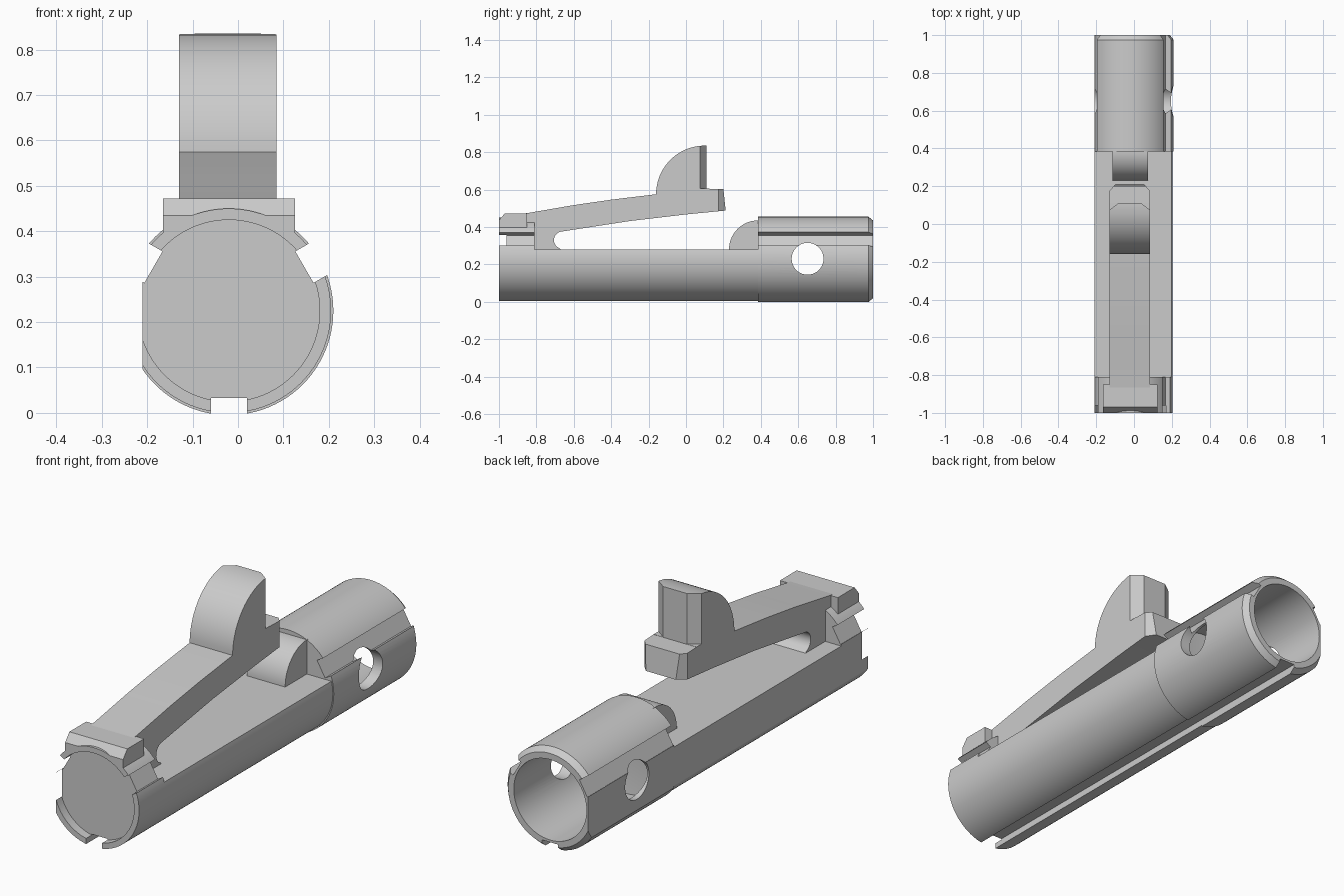
import bpy, bmesh, math
from mathutils import Matrix, Vector

if "Cube" in bpy.data.objects:
    bpy.data.objects.remove(bpy.data.objects["Cube"])

CX, CZ = -0.02, 0.225          # long axis of the tube
SLOT_ANGLES = (30, 150, 270)

grey = bpy.data.materials.new("plain grey")
grey.use_nodes = True
colour = (0.6, 0.6, 0.6, 1)
grey.diffuse_color = colour
grey.node_tree.nodes["Principled BSDF"].inputs["Base Color"].default_value = colour


def make(name, bm):
    bmesh.ops.recalc_face_normals(bm, faces=bm.faces)
    mesh = bpy.data.meshes.new(name)
    bm.to_mesh(mesh)
    bm.free()
    mesh.materials.append(grey)
    obj = bpy.data.objects.new(name, mesh)
    bpy.context.collection.objects.link(obj)
    return obj


def prism(name, points, axis, start, end):
    """Extrude an outline: (y, z) pairs along x, (x, y) pairs along z."""
    bm = bmesh.new()
    place = (lambda p: (start, *p)) if axis == "x" else (lambda p: (*p, start))
    face = bm.faces.new([bm.verts.new(place(p)) for p in points])
    out = bmesh.ops.extrude_face_region(bm, geom=[face])
    step = Vector((end - start, 0, 0) if axis == "x" else (0, 0, end - start))
    bmesh.ops.translate(bm, vec=step, verts=[v for v in out["geom"] if isinstance(v, bmesh.types.BMVert)])
    return make(name, bm)


def box(name, x, y, z, matrix=Matrix()):
    bm = bmesh.new()
    size = [b - a for a, b in (x, y, z)]
    mid = [(a + b) / 2 for a, b in (x, y, z)]
    bmesh.ops.create_cube(bm, size=1, matrix=matrix @ Matrix.Translation(mid) @ Matrix.Diagonal((*size, 1)))
    return make(name, bm)


def lathe(name, profile, sides=96):
    """Spin (radius, y) pairs that start and end on the long axis."""
    bm = bmesh.new()
    verts = [bm.verts.new((CX + r, y, CZ)) for r, y in profile]
    edges = [bm.edges.new(pair) for pair in zip(verts, verts[1:])]
    bmesh.ops.spin(bm, geom=verts + edges, cent=(CX, 0, CZ), axis=(0, 1, 0),
                   angle=math.tau, steps=sides, use_merge=True)
    bmesh.ops.remove_doubles(bm, verts=bm.verts, dist=1e-5)
    return make(name, bm)


def rod(name, radius, start, end):
    return lathe(name, [(0, start), (radius, start), (radius, end), (0, end)])


def cut(obj, cutters):
    for c in cutters:
        mod = obj.modifiers.new("cut", "BOOLEAN")
        mod.operation, mod.solver, mod.object = "DIFFERENCE", "EXACT", c
    bpy.context.view_layer.update()
    graph = bpy.context.evaluated_depsgraph_get()
    mesh = bpy.data.meshes.new_from_object(obj.evaluated_get(graph))
    obj.modifiers.clear()
    obj.data = mesh


def arc(cy, cz, r, a, b, n=20):
    angles = [math.radians(a + (b - a) * i / n) for i in range(n + 1)]
    return [(cy + r * math.cos(t), cz + r * math.sin(t)) for t in angles]


# Cutters: three long grooves, side flat, front recess, top opening, cross hole
axis = Matrix.Translation((CX, 0, CZ))
grooves = [box("groove_cutter", (0.192, 0.4), (-1.1, 1.1), (-0.04, 0.04),
               axis @ Matrix.Rotation(math.radians(-a), 4, "Y")) for a in SLOT_ANGLES]
flat = box("flat_cutter", (-0.5, -0.21), (-1.2, 1.2), (-0.3, 0.8))
recess = rod("recess_cutter", 0.2, -1.1, -0.96)
opening = box("opening_cutter", (-0.5, 0.5), (-0.81, 0.6), (0.28, 0.9))
hole = prism("hole_cutter", arc(0.65, 0.23, 0.085, 0, 354, 59), "x", -0.6, 0.6)

# Front half: round end and open trough
front_body = rod("front_body", 0.225, -1, 0.39)
cut(front_body, [opening, recess, flat] + grooves)

# Rear hollow sleeve
rear_sleeve = lathe("rear_sleeve", [(0, 0.385), (0.23, 0.385), (0.23, 0.975), (0.21, 1),
                                    (0.182, 1), (0.182, 0.45), (0, 0.43)])
cut(rear_sleeve, [flat, hole] + grooves)

# Bevelled cap over the front end
front_cap = prism("front_cap", [(-1, 0.375), (-1, 0.435), (-0.97, 0.472), (-0.85, 0.472), (-0.85, 0.375)],
                  "x", CX - 0.145, CX + 0.145)
cut(front_cap, [recess])

# Spring lever with thumb piece
LX, LH = -0.0225, 0.1075
outline = [(-0.9, 0.27), (-0.9, 0.468), (-0.85, 0.474), (-0.6, 0.517), (-0.4, 0.546), (-0.16, 0.575)]
outline += arc(0.1, 0.575, 0.26, 180, 90)[1:]
outline += [(0.11, 0.835), (0.11, 0.605), (0.2, 0.602), (0.212, 0.488), (0, 0.467), (-0.3, 0.432)]
outline += arc(-0.66, 0.33, 0.046, 95, 250, 14) + [(-0.66, 0.27)]
lever = prism("lever", outline, "x", LX - LH, LX + LH)
bevels = []
for s in (-1, 1):
    thumb = [(0.155, 0.04), (0.0125, 0.145), (0.155, 0.145)]
    tip = [(0.14, 0.138), (0.01, 0.286), (0.14, 0.286)]
    bevels.append(prism("thumb_bevel_cutter", [(LX + s * x, y) for x, y in thumb], "z", 0.606, 0.95))
    bevels.append(prism("tip_bevel_cutter", [(LX + s * x, y) for x, y in tip], "z", 0.4, 0.75))
cut(lever, bevels)

# Rounded stop in front of the sleeve
stop_block = prism("stop_block", arc(0.385, 0.28, 0.155, 180, 90) + [(0.4, 0.435), (0.4, 0.27), (0.23, 0.27)],
                   "x", CX - 0.095, CX + 0.095)

# Remove cutters and smooth the round surfaces
for c in grooves + bevels + [flat, recess, opening, hole]:
    bpy.data.objects.remove(c)
for part in (front_body, rear_sleeve, front_cap, lever, stop_block):
    part.data.polygons.foreach_set("use_smooth", [True] * len(part.data.polygons))
    part.data.set_sharp_from_angle(angle=math.radians(25))
